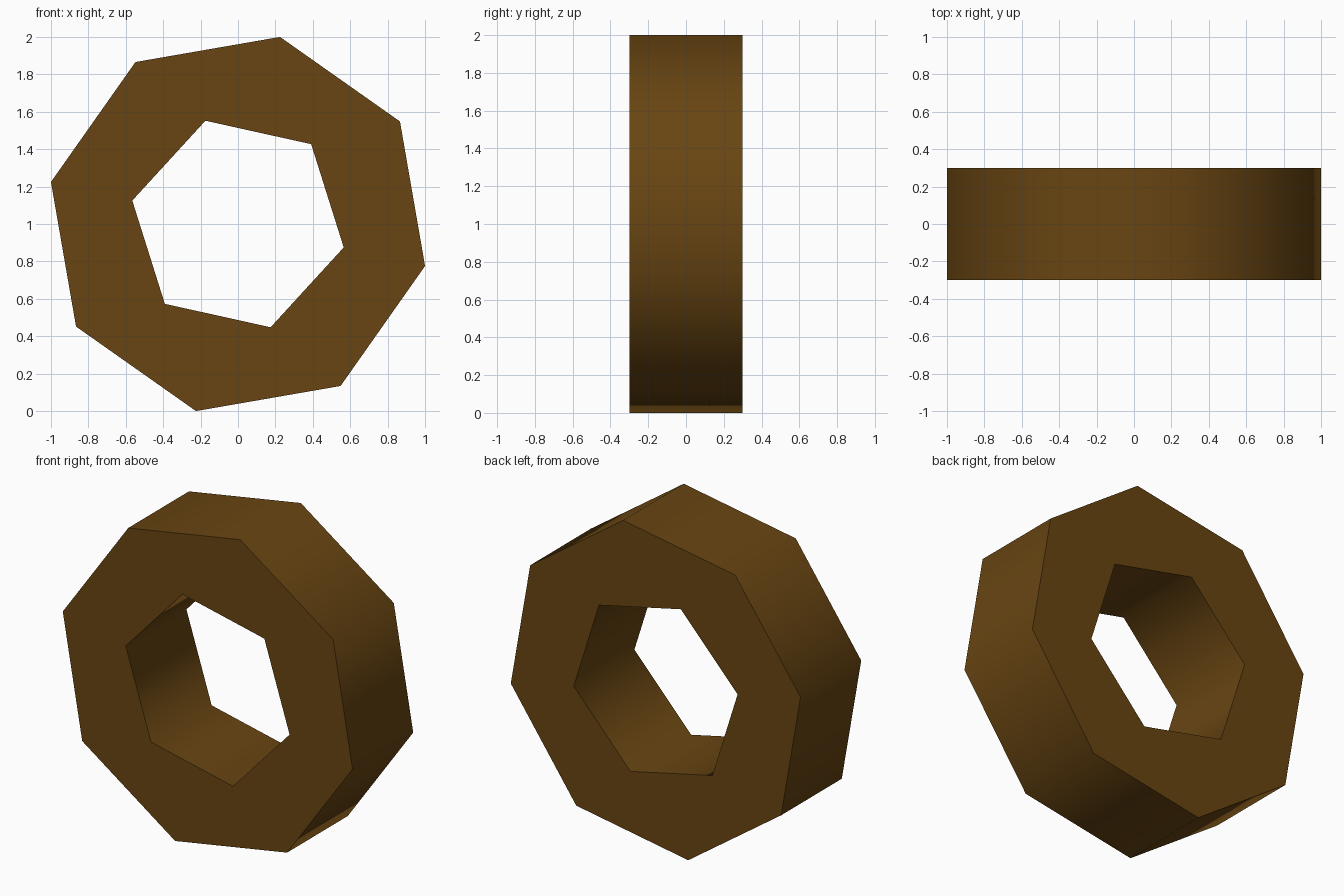
import bpy, bmesh
from math import cos, sin, radians, pi

if "Cube" in bpy.data.objects:
    bpy.data.objects.remove(bpy.data.objects["Cube"])

CENTRE_Z = 1.0
DEPTH = 0.598


def ring(bm, sides, radius, start_deg):
    """Closed polygon outline in the XZ plane; returns its edges."""
    angles = [radians(start_deg) + 2 * pi * i / sides for i in range(sides)]
    verts = [bm.verts.new((radius * cos(a), 0, CENTRE_Z + radius * sin(a))) for a in angles]
    return [bm.edges.new((verts[i], verts[(i + 1) % sides])) for i in range(sides)]


# Flat nut profile: octagon with a hexagonal hole
bm = bmesh.new()
edges = ring(bm, 8, 1.025, 77.34) + ring(bm, 6, 0.579, 47.5)
bmesh.ops.triangle_fill(bm, edges=edges, use_beauty=True, normal=(0, -1, 0))
bmesh.ops.recalc_face_normals(bm, faces=bm.faces)
mesh = bpy.data.meshes.new("octagonal_nut")
bm.to_mesh(mesh)
bm.free()
nut = bpy.data.objects.new("octagonal_nut", mesh)
bpy.context.collection.objects.link(nut)
bpy.context.view_layer.objects.active = nut
nut.select_set(True)

# Thickness, centred on y = 0
solid = nut.modifiers.new("thickness", 'SOLIDIFY')
solid.thickness = DEPTH
solid.offset = 0
bpy.ops.object.modifier_apply(modifier=solid.name)

# Smooth walls, sharp rims
bpy.ops.object.shade_smooth_by_angle(angle=radians(75))

# Dark brown metal
brown = bpy.data.materials.new("dark_brown")
brown.diffuse_color = (0.14, 0.06, 0.006, 1)
brown.use_nodes = True
brown.node_tree.nodes["Principled BSDF"].inputs["Base Color"].default_value = brown.diffuse_color
nut.data.materials.append(brown)
